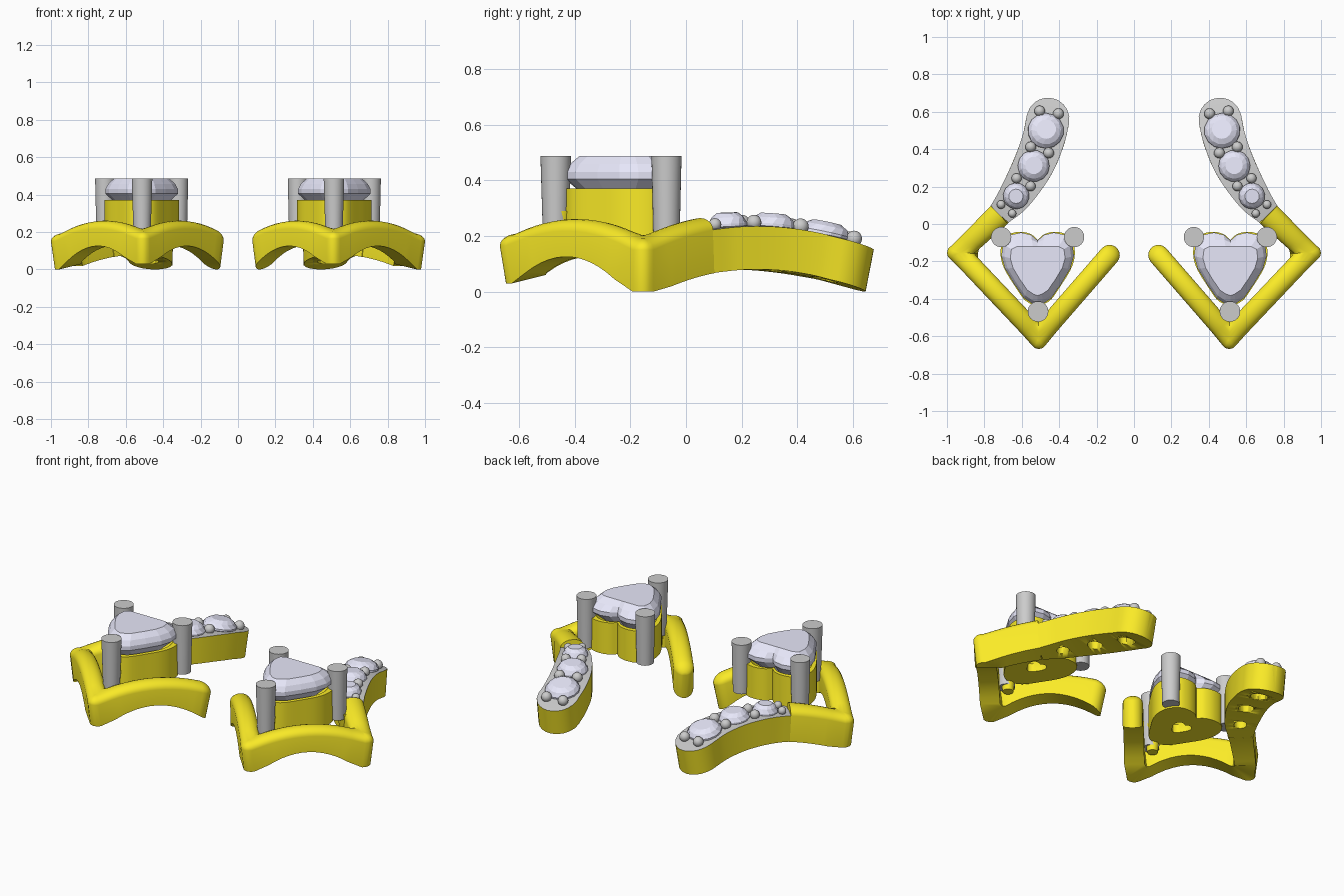
import bpy, bmesh, math
from mathutils import Vector, Matrix

if "Cube" in bpy.data.objects:
    bpy.data.objects.remove(bpy.data.objects["Cube"])


def material(name, col):
    m = bpy.data.materials.new(name)
    m.diffuse_color = (*col, 1)
    m.use_nodes = True
    m.node_tree.nodes["Principled BSDF"].inputs["Base Color"].default_value = m.diffuse_color
    return m


gold = material("gold", (0.96, 0.83, 0.02))
silver = material("silver", (0.7, 0.7, 0.7))
gem = material("gem", (0.8, 0.8, 0.95))


def loft(bm, rings, loop=False):
    rs = [[bm.verts.new(v) for v in r] for r in rings]
    for a, b in zip(rs, rs[1:] + rs[:1] if loop else rs[1:]):
        for i in range(len(a)):
            j = (i + 1) % len(a)
            bm.faces.new((a[i], a[j], b[j], b[i]))
    if not loop:
        bm.faces.new(rs[0])
        bm.faces.new(rs[-1])


def finish(name, bm, mat=None, smooth=True):
    bmesh.ops.remove_doubles(bm, verts=bm.verts, dist=1e-5)
    bmesh.ops.recalc_face_normals(bm, faces=bm.faces)
    me = bpy.data.meshes.new(name)
    bm.to_mesh(me)
    bm.free()
    if mat:
        me.materials.append(mat)
    if smooth:
        me.shade_smooth()
        me.set_sharp_from_angle(angle=math.radians(35))
    ob = bpy.data.objects.new(name, me)
    bpy.context.collection.objects.link(ob)
    return ob


def mirror(ob):
    m = ob.modifiers.new("pair", 'MIRROR')
    m.use_mirror_merge = False


def catmull(pts, n):
    p = [Vector(q) for q in pts]
    p = [2 * p[0] - p[1]] + p + [2 * p[-1] - p[-2]]
    out = []
    for i in range(1, len(p) - 2):
        a, b, c, d = p[i - 1:i + 3]
        for k in range(n):
            t = k / n
            out.append(0.5 * (2 * b + (c - a) * t + (2 * a - 5 * b + 4 * c - d) * t * t
                              + (3 * b - a - 3 * c + d) * t ** 3))
    return out + [p[-2]]


def section(p, nl, nr, edge, crest, bot, shift, lift=0):
    # domed cross-section with a flat underside; lift raises the inner side
    def at(u, z):
        o = nr * u if u > 0 else nl * -u
        return Vector((p.x + o.x, p.y + o.y, z + lift * max(0, -u)))
    s = Vector((shift.x, shift.y, 0))
    top = [at(math.cos(a), edge + (crest - edge) * math.sin(a))
           for a in [math.pi * i / 10 for i in range(11)]]
    return [at(1, bot) + s] + top + [at(-1, bot) + s]


def left(d):
    return Vector((-d.y, d.x))


HW, DOME = 0.055, 0.043
end, tip, corner, joint = [Vector(v) for v in
                           ((0.095, -0.125), (0.51, -0.603), (0.934, -0.155), (0.72, 0.05))]
bump = lambda t: 4 * t * (1 - t)
flat_z = lambda t: 0.15 + 0.085 * bump(t)
flat_bot = lambda t: 0.08 * bump(t)
CAP = [math.radians(a) for a in (8, 20, 35, 50, 70, 90)]

# V-shaped band: arched arms with rounded mitred corners
rings = []


def arm(a, b, z0, z1, d0, cap=False):
    L = (b - a).length
    d = (b - a) / L
    st = [(HW * (1 - math.cos(f)), math.sin(f)) for f in CAP] if cap else []
    start = st[-1][0] if st else d0
    st += [(start + (L - 0.065 - start) * i / 12, 1) for i in range(1 if cap else 0, 13)]
    for s, w in st:
        t = s / L
        base = z0 + (z1 - z0) * t
        e = 0.15 + base / 2 + 0.06 * bump(t)
        n = left(d) * HW * w
        rings.append(section(a + d * s, n, -n, e, e + DOME * w,
                             base + 0.11 * bump(t), d * 0.03 * (1 - 2 * t)))


def mitre(p, din, dout, base):
    m = (dout - din).normalized()
    e = 0.15 + base / 2
    for ang, k in ((-40, 1.05), (-20, 1.16), (0, 1.2), (20, 1.16), (40, 1.05)):
        nr = Matrix.Rotation(math.radians(ang), 2) @ -m * HW * k
        rings.append(section(p, m * HW * 1.41, nr, e, e + DOME, base, (dout - din) * 0.015, 0.03))


dA, dB, dC = (tip - end).normalized(), (corner - tip).normalized(), (joint - corner).normalized()
arm(end, tip, 0, 0.03, 0, True)
mitre(tip, dA, dB, 0.03)
arm(tip, corner, 0.03, 0, 0.065)
mitre(corner, dB, dC, 0)
for i in range(9):
    k = 0.22 + 0.78 * i / 8
    t = 0.3 * k
    n = left(dC) * (HW + 0.011 * k)
    rings.append(section(corner.lerp(joint, k), n, -n, flat_z(t), flat_z(t) + DOME,
                         flat_bot(t), dC * 0.03 * (1 - 2 * t)))
bm = bmesh.new()
loft(bm, rings)
mirror(finish("band", bm, gold))

# widening flat-topped arm that carries the small stones
path = catmull([(0.72, 0.05, 0.065), (0.635, 0.15, 0.09), (0.54, 0.31, 0.108),
                (0.485, 0.45, 0.113), (0.46, 0.56, 0.115)], 6)
rows, s = [], 0
for i, p in enumerate(path):
    d = (path[min(i + 1, len(path) - 1)] - path[max(i - 1, 0)]).xy.normalized()
    if i:
        s += (p - path[i - 1]).xy.length
    rows.append((p.xy, d, p.z, s))
p, d, w, s = rows[-1]
for f in reversed(CAP[:-1]):
    rows.append((p + d * w * math.cos(f), d, w * math.sin(f), s + w * math.cos(f)))
total = s + w
rows = [(p, d, w, 0.3 + 0.7 * s / total) for p, d, w, s in rows]
bm = bmesh.new()
loft(bm, [section(p, left(d) * w, -left(d) * w, flat_z(t), flat_z(t), flat_bot(t),
                  d * 0.03 * (1 - 2 * t)) for p, d, w, t in rows])
stone_arm = finish("stone_arm", bm, gold)
stone_arm.data.materials.append(silver)
for f in stone_arm.data.polygons:
    if f.normal.z > 0.7:
        f.material_index = 1

# open holes under the small stones
stones = [(0.63, 0.15, 0.07), (0.537, 0.31, 0.085), (0.472, 0.497, 0.096)]
bm = bmesh.new()
for x, y, r in stones:
    bmesh.ops.create_cone(bm, cap_ends=True, segments=24, radius1=r * 0.5, radius2=r * 0.5,
                          depth=0.6, matrix=Matrix.Translation((x, y, 0.15)))
cutter = finish("hole_cutter", bm, gold)
cutter.hide_render = True
cutter.hide_set(True)
mod = stone_arm.modifiers.new("holes", 'BOOLEAN')
mod.operation, mod.solver, mod.object = 'DIFFERENCE', 'EXACT', cutter
mirror(stone_arm)


def surface(x, y):
    # height and tilt of the stone arm at a point
    p, d, w, t = min(rows, key=lambda r: (r[0] - Vector((x, y))).length)
    slope = 0.085 * 4 * (1 - 2 * t) * 0.7 / total
    n = Vector((-d.x * slope, -d.y * slope, 1)).normalized()
    z = flat_z(t) + slope * (Vector((x, y)) - p).dot(d)
    return Matrix.Translation((x, y, z)) @ n.to_track_quat('Z', 'Y').to_matrix().to_4x4()


# small round stones
bm = bmesh.new()
for x, y, r in stones:
    M = surface(x, y)
    prof = ((0.05, -0.6 * r, 0), (1, 0.002, 0), (1, 0.012, 0), (0.83, 0.034, 0.5), (0.55, 0.05, 0))
    loft(bm, [[M @ Vector((r * k * math.cos(2 * math.pi * (i + o) / 14),
                           r * k * math.sin(2 * math.pi * (i + o) / 14), z))
               for i in range(14)] for k, z, o in prof])
mirror(finish("small_stones", bm, gem, False))

# holding beads beside the small stones
bm = bmesh.new()
for x, y, r in ((.71, .105, .023), (.65, .057, .022), (.628, .244, .027), (.553, .202, .027),
                (.553, .41, .029), (.457, .378, .029), (.505, .6, .029), (.405, .586, .029)):
    bmesh.ops.create_uvsphere(bm, u_segments=16, v_segments=10, radius=r,
                              matrix=surface(x, y) @ Matrix.Translation((0, 0, 0.014)))
mirror(finish("beads", bm))

# heart outline, from cleft to tip, shared by basket and stone
half = [(0, -.085), (.035, -.055), (.09, -.042), (.15, -.055), (.19, -.105), (.198, -.17),
        (.178, -.24), (.13, -.32), (.075, -.4), (.03, -.43), (0, -.44)]


def heart(k, z, n, ymax=1):
    h = catmull(half, n)
    pts = h + [Vector((-q.x, q.y)) for q in reversed(h[1:-1])]
    return [Vector((0.515 + k * q.x, min(ymax, -0.22 + k * (q.y + 0.22)), z)) for q in pts]


# heart-shaped basket
bm = bmesh.new()
loft(bm, [heart(k, z, 5) for k, z in
          ((1, .18), (1, .37), (.86, .37), (.27, .23), (.27, .18))], True)
mirror(finish("heart_basket", bm, gold))

# large heart stone with a blunt table
bm = bmesh.new()
loft(bm, [heart(*a) for a in
          ((.05, .23, 1), (.76, .365, 1), (.98, .405, 1), (.98, .43, 1), (.9, .458, 1, -.085),
           (.74, .487, 1, -.12))])
mirror(finish("heart_stone", bm, gem, False))


def post(bm, x, y, z0, z1, r0, r1):
    bmesh.ops.create_cone(bm, cap_ends=True, segments=32, radius1=r0, radius2=r1, depth=z1 - z0,
                          matrix=Matrix.Translation((x, y, (z0 + z1) / 2)))


# three prongs around the heart stone
bm = bmesh.new()
post(bm, 0.71, -0.07, 0.19, 0.487, 0.047, 0.054)
post(bm, 0.32, -0.07, 0.19, 0.487, 0.047, 0.054)
post(bm, 0.513, -0.468, 0.16, 0.487, 0.045, 0.055)
mirror(finish("prongs", bm))

# gold struts joining basket and band
bm = bmesh.new()
post(bm, 0.513, -0.455, 0.13, 0.29, 0.03, 0.045)
post(bm, 0.735, -0.04, 0.12, 0.22, 0.025, 0.045)
mirror(finish("struts", bm, gold))
